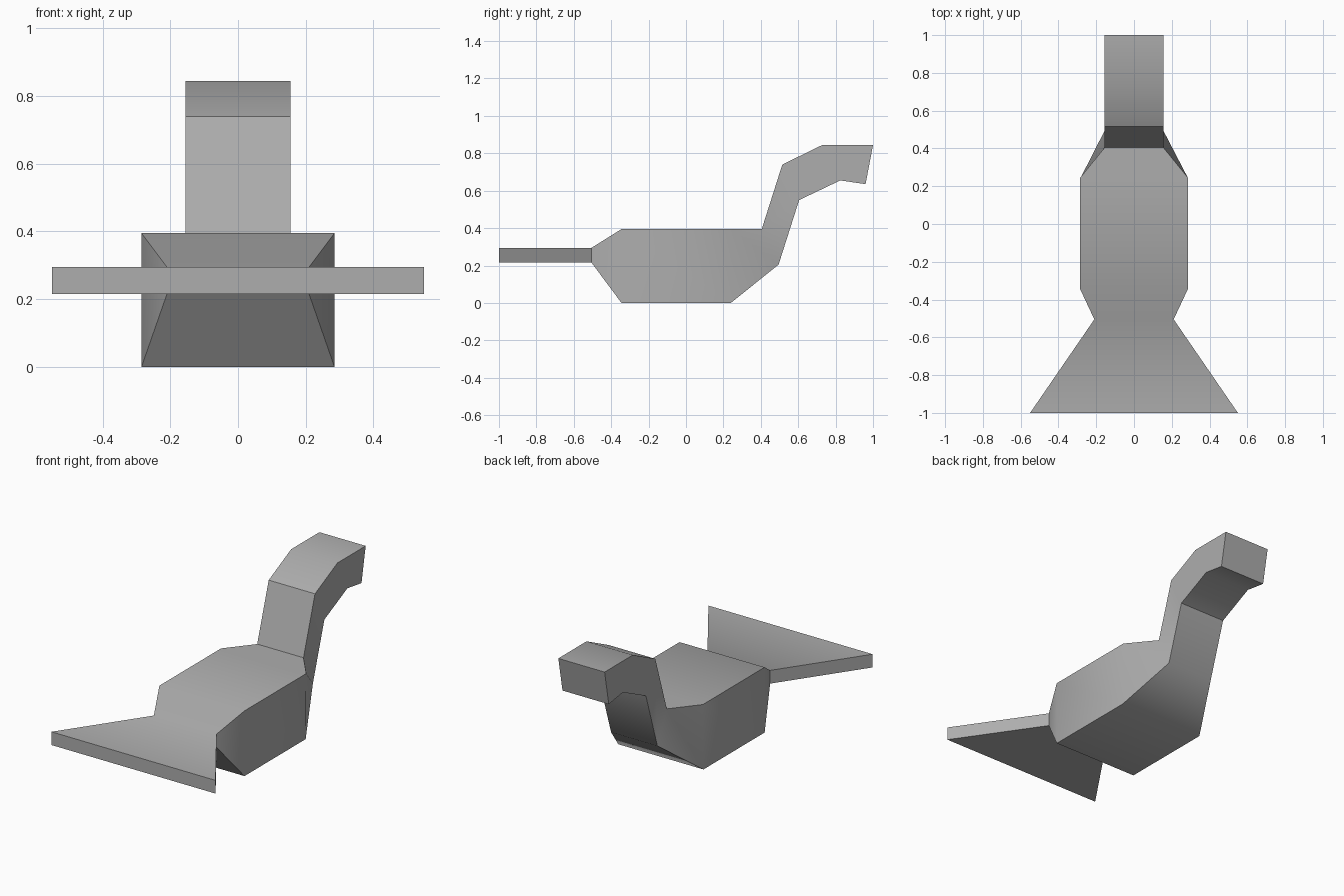
import bpy
import bmesh
import math

cube = bpy.data.objects.get("Cube")
if cube:
    bpy.data.objects.remove(cube, do_unlink=True)

# Plain grey for the whole figure
grey = bpy.data.materials.new("plain grey")
grey.use_nodes = True
colour = (0.42, 0.42, 0.42, 1)
grey.diffuse_color = colour
grey.node_tree.nodes["Principled BSDF"].inputs["Base Color"].default_value = colour

# Rectangular sections: half width, upper edge (y, z), lower edge (y, z)
sections = [
    (0.55, (-1.0, 0.295), (-1.0, 0.215)),     # tail tip
    (0.21, (-0.505, 0.295), (-0.505, 0.215)),  # tail root
    (0.285, (-0.345, 0.395), (-0.345, 0.0)),   # body, tail end
    (0.285, (0.245, 0.395), (0.24, 0.0)),      # body, chest end
    (0.155, (0.405, 0.395), (0.495, 0.205)),   # neck base
    (0.155, (0.515, 0.74), (0.605, 0.55)),     # neck top
    (0.155, (0.73, 0.845), (0.825, 0.655)),    # crown
    (0.155, (1.0, 0.845), (0.96, 0.635)),      # face
]

# Loft the sections into one closed skin
bm = bmesh.new()
rings = []
for w, upper, lower in sections:
    corners = [(-w, *upper), (w, *upper), (w, *lower), (-w, *lower)]
    rings.append([bm.verts.new(c) for c in corners])
for a, b in zip(rings, rings[1:]):
    for i in range(4):
        j = (i + 1) % 4
        bm.faces.new((a[i], a[j], b[j], b[i]))
bm.faces.new(rings[0])
bm.faces.new(rings[-1])
bmesh.ops.recalc_face_normals(bm, faces=bm.faces)

mesh = bpy.data.meshes.new("bird_body")
bm.to_mesh(mesh)
bm.free()
mesh.materials.append(grey)
bird = bpy.data.objects.new("bird_body", mesh)
bpy.context.collection.objects.link(bird)

# Soften only the shallow bends
bpy.ops.object.select_all(action="DESELECT")
bird.select_set(True)
bpy.context.view_layer.objects.active = bird
bpy.ops.object.shade_smooth_by_angle(angle=math.radians(42))
